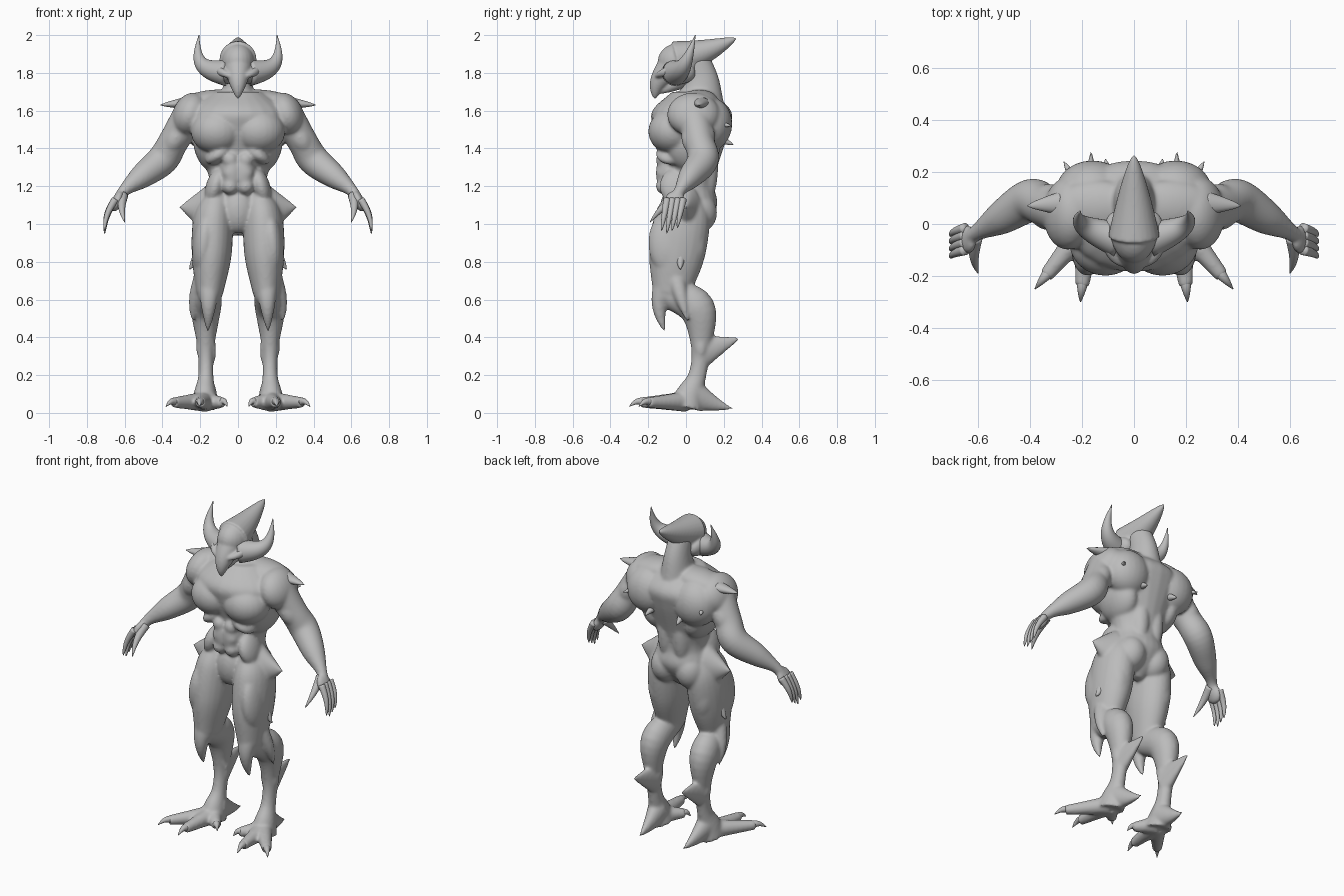
import bpy
import bmesh
import math
from mathutils import Vector, Matrix

default_cube = bpy.data.objects.get("Cube")
if default_cube:
    bpy.data.objects.remove(default_cube, do_unlink=True)

# One clay grey for the whole figure
clay = bpy.data.materials.new("clay grey")
clay.use_nodes = True
clay.diffuse_color = (.5, .5, .5, 1)
shader = next(node for node in clay.node_tree.nodes if node.type == "BSDF_PRINCIPLED")
shader.inputs["Base Color"].default_value = clay.diffuse_color


def catmull(before, start, end, after, t):
    """Smooth interpolation from start to end; works on vectors and numbers."""
    leave, arrive = (end - before) / 2, (after - start) / 2
    bend = (end - start) * 3 - leave * 2 - arrive
    settle = (start - end) * 2 + leave + arrive
    return start + leave * t + bend * t**2 + settle * t**3


def refine(values, steps=6):
    """Add smooth in-between values to a short list."""
    padded = [values[0] * 2 - values[1], *values, values[-1] * 2 - values[-2]]
    smooth = [catmull(*padded[i:i + 4], step / steps)
              for i in range(len(values) - 1) for step in range(steps)]
    return smooth + [values[-1]]


def skin(bm, path, widths, squash, sides=24):
    """Join elliptical rings along a path into a closed skin."""
    heading = (path[-1] - path[0]).normalized()
    reference = Vector((0, 1, 0)) if abs(heading.x) > .5 else Vector((1, 0, 0))
    rings = []
    for i, centre in enumerate(path):
        tangent = (path[min(i + 1, len(path) - 1)] - path[max(i - 1, 0)]).normalized()
        side = (reference - tangent * reference.dot(tangent)).normalized()
        depth = tangent.cross(side) * squash
        angles = [math.tau * k / sides for k in range(sides)]
        rings.append([bm.verts.new(centre + (side * math.cos(a) + depth * math.sin(a)) * widths[i])
                      for a in angles])
    for low, high in zip(rings, rings[1:]):
        for k in range(sides):
            bm.faces.new((low[k - 1], low[k], high[k], high[k - 1]))
    bm.faces.new(rings[0])
    bm.faces.new(rings[-1])


def tube(bm, points, widths, squash=1):
    """Limb through a few joints, with a width at each joint."""
    skin(bm, refine([Vector(p) for p in points]), refine(widths), squash)


def thorn(bm, base, tip, width, bend=(0, 0, 0), squash=1, taper=.7):
    """Tapering spike from base to tip, bowed sideways by bend."""
    base, tip, bend = Vector(base), Vector(tip), Vector(bend)
    steps = [i / 16 for i in range(17)]
    path = [base.lerp(tip, t) + bend * math.sin(math.pi * t) for t in steps]
    skin(bm, path, [max(width * (1 - t)**taper, .002) for t in steps], squash)


def muscle(bm, centre, radii, tilt=0):
    """Ellipsoid mass, tilted in the front plane."""
    matrix = Matrix.Translation(centre) @ Matrix.Rotation(tilt, 4, "Y") @ Matrix.Diagonal((*radii, 1))
    bmesh.ops.create_uvsphere(bm, u_segments=24, v_segments=16, radius=1, matrix=matrix)


def finish(bm, name, voxel=0, relax=0):
    """Mirror the part across x, optionally fuse its masses, and shade it."""
    bmesh.ops.recalc_face_normals(bm, faces=bm.faces)
    mesh = bpy.data.meshes.new(name)
    bm.to_mesh(mesh)
    bm.free()
    mesh.materials.append(clay)
    mesh.shade_smooth()
    part = bpy.data.objects.new(name, mesh)
    bpy.context.collection.objects.link(part)
    mirror = part.modifiers.new("mirror", "MIRROR")
    mirror.use_mirror_merge = False
    if voxel:
        fuse = part.modifiers.new("fuse", "REMESH")
        fuse.mode = "VOXEL"
        fuse.voxel_size = voxel
        fuse.use_smooth_shade = True
        soften = part.modifiers.new("soften", "SMOOTH")
        soften.factor = .5
        soften.iterations = relax


def spike(name, *shape, **options):
    """A mirrored pair of thorns as its own part."""
    bm = bmesh.new()
    thorn(bm, *shape, **options)
    finish(bm, name)


# Joints of the left side
shoulder = Vector((.255, .04, 1.58))
elbow = Vector((.4, .09, 1.34))
wrist = Vector((.6, -.03, 1.18))
palm = Vector((.64, -.06, 1.12))
hip = Vector((.13, -.02, 1.03))
knee = Vector((.15, -.08, .63))
calf = Vector((.17, .06, .55))
hock = Vector((.17, .08, .35))
ankle = Vector((.17, .06, .2))
sole = Vector((.175, 0, .03))

# Torso and neck
body = bmesh.new()
heights = [.94, 1, 1.1, 1.2, 1.3, 1.5, 1.6, 1.7]
tube(body, [(0, .03, z) for z in heights], [.03, .1, .17, .15, .17, .25, .26, .13], squash=.8)
tube(body, [(0, .07, 1.6), (0, .08, 1.75), (0, .04, 1.87)], [.11, .075, .065], squash=1.3)

# Chest, shoulder, shoulder blade, trapezius and ribs
muscle(body, (.11, -.07, 1.49), (.14, .13, .12))
muscle(body, shoulder, (.09, .14, .12), -.4)
muscle(body, (.16, .13, 1.53), (.14, .115, .14))
muscle(body, (.14, .07, 1.65), (.17, .1, .06), .1)
muscle(body, (.15, .04, 1.4), (.08, .14, .13), .3)
muscle(body, (.1, -.08, 1.37), (.08, .08, .04), .6)

# Abdomen, flank, loin, buttock and groin
muscle(body, (.03, -.06, 1.27), (.07, .1, .14))
for row in range(3):
    muscle(body, (.04, -.11, 1.2 + row * .07), (.045, .05, .045))
muscle(body, (.12, -.05, 1.2), (.05, .09, .1), -.3)
muscle(body, (.05, .1, 1.3), (.06, .07, .2))
muscle(body, (.085, .06, 1.06), (.09, .105, .11))
muscle(body, (0, -.07, 1.07), (.09, .07, .12))

# Arm with upper-arm and forearm muscles, and palm
tube(body, [shoulder, shoulder.lerp(elbow, .6), elbow, elbow.lerp(wrist, .55), wrist, palm],
     [.09, .08, .083, .065, .033, .03])
muscle(body, shoulder.lerp(elbow, .5), (.07, .09, .11), -.5)
muscle(body, elbow, (.07, .06, .1), -.7)
muscle(body, palm, (.028, .055, .06), -.4)

# Thigh with outer and hamstring muscles, and kneecap
tube(body, [(.1, 0, 1.15), hip, hip.lerp(knee, .5), knee], [.07, .105, .105, .07], squash=1.4)
muscle(body, (.18, -.09, .9), (.06, .11, .17), -.1)
muscle(body, (.15, .04, .9), (.07, .07, .14))
muscle(body, knee, (.065, .1, .07))

# Shin, foot, calf and outer ankle
tube(body, [knee, calf, hock, ankle, (.175, .02, .1), sole], [.065, .08, .045, .04, .06, .075], squash=1.2)
muscle(body, calf, (.08, .07, .07))
muscle(body, hock, (.053, .04, .08))

# Ankle spur, heel blade, hip flare, hooked knee guard and knee fin
thorn(body, (.165, .06, .32), (.165, .3, .4), .05, squash=2, taper=1)
thorn(body, (.17, .03, .1), (.15, .26, .02), .06, bend=(0, 0, -.01), squash=1.4, taper=1)
thorn(body, (.17, 0, 1.08), (.315, 0, 1.09), .08, squash=1.6, taper=1)
thorn(body, (.15, -.08, .74), (.16, -.11, .425), .07, bend=(0, -.045, 0))
thorn(body, (.19, -.05, .7), (.24, .01, .48), .05, bend=(.015, 0, 0))

# Toes with their claws
claws = bmesh.new()
for x, y in ((.2, -.24), (.34, -.2), (.08, -.1)):
    root, tip = sole + Vector((0, 0, .03)), Vector((x, y, .055))
    tube(body, [root, root.lerp(tip, .6), tip], [.055, .038, .028])
    thorn(claws, root.lerp(tip, .9), root.lerp(tip, 1.25) - Vector((0, 0, .02)), .025, bend=(0, 0, .015))
finish(body, "body", .008, 12)
finish(claws, "toe_claws")

# Fingers and thumb
hand = bmesh.new()
for finger in range(4):
    spread = finger * .028 - .1
    length = abs(finger - 1) * .015
    thorn(hand, (.65, spread, 1.13), (.706, spread - .03, .95 + length), .02, bend=(.015, 0, 0), taper=.5)
thorn(hand, (.61, -.05, 1.15), (.6, -.19, 1.01), .028, bend=(.01, -.01, 0))
finish(hand, "fingers")

# Skull with swept crest, hooked beak, jaw, cheeks and brow
head = bmesh.new()
muscle(head, (0, -.03, 1.86), (.09, .12, .1))
thorn(head, (0, -.05, 1.87), (0, .27, 1.985), .1, bend=(0, 0, -.01))
thorn(head, (0, -.08, 1.83), (0, -.165, 1.66), .075, bend=(0, -.025, 0))
thorn(head, (0, .04, 1.8), (0, -.15, 1.69), .065)
muscle(head, (.07, -.03, 1.8), (.045, .08, .06), .3)
thorn(head, (.1, -.06, 1.82), (0, -.17, 1.77), .03, bend=(.02, -.02, 0))
finish(head, "head", .006, 10)

# Horns, curling outward and up
spike("horn", (.06, -.06, 1.8), (.207, .05, 2), .07, bend=(.06, 0, -.05), taper=.9)

# Shoulder and back spikes
spike("shoulder_spike", (.28, .08, 1.64), (.41, .07, 1.63), .045, squash=.7)
spike("shoulder_blade_spike", (.23, .17, 1.53), (.27, .24, 1.52), .022)
spike("back_spike", (.1, .18, 1.45), (.11, .25, 1.42), .025)

# Thorn on the outer thigh
spike("thigh_thorn", (.19, -.03, .86), (.257, -.03, .76), .04)
